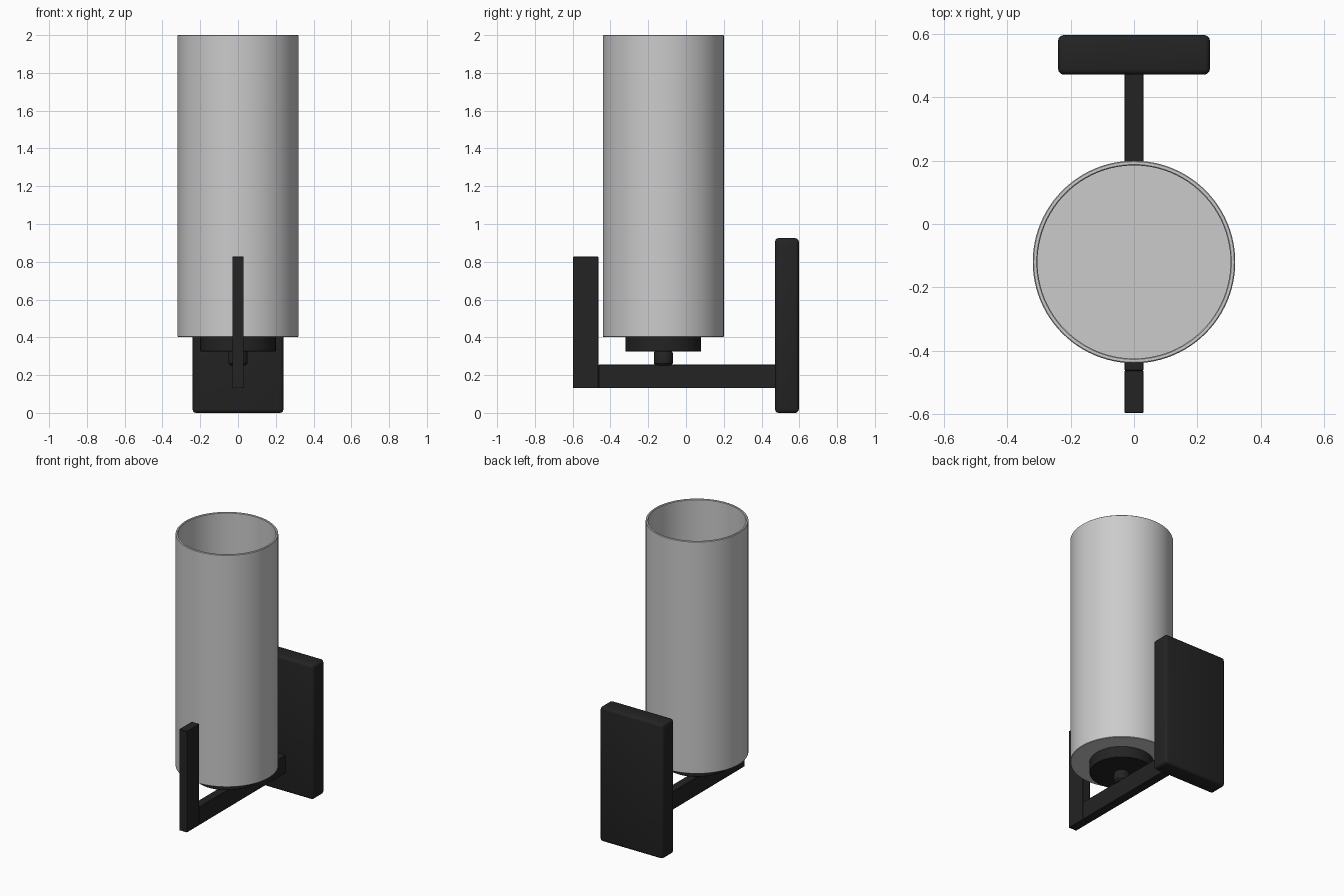
import bpy, bmesh, math

if "Cube" in bpy.data.objects:
    bpy.data.objects.remove(bpy.data.objects["Cube"])

CY = -0.12  # y of the shade axis


def material(name, rgb):
    m = bpy.data.materials.new(name)
    m.diffuse_color = (*rgb, 1)
    m.use_nodes = True
    m.node_tree.nodes["Principled BSDF"].inputs["Base Color"].default_value = m.diffuse_color
    return m


black = material("black_metal", (0.017, 0.017, 0.017))
glass = material("frosted_glass", (0.78, 0.77, 0.75))


def finish(name, bm, mat):
    bmesh.ops.recalc_face_normals(bm, faces=bm.faces)
    me = bpy.data.meshes.new(name)
    bm.to_mesh(me)
    bm.free()
    ob = bpy.data.objects.new(name, me)
    bpy.context.collection.objects.link(ob)
    me.materials.append(mat)
    bpy.ops.object.select_all(action='DESELECT')
    ob.select_set(True)
    bpy.context.view_layer.objects.active = ob
    bpy.ops.object.shade_smooth_by_angle(angle=math.radians(35))
    return ob


def box(name, lo, hi, bevel, segments):
    bm = bmesh.new()
    bmesh.ops.create_cube(bm, size=1)
    for v in bm.verts:
        v.co = [(a + b) / 2 + c * (b - a) for a, b, c in zip(lo, hi, v.co)]
    bmesh.ops.bevel(bm, geom=bm.edges[:], offset=bevel, segments=segments,
                    profile=0.5, affect='EDGES')
    return finish(name, bm, black)


def lathe(name, profile, mat, steps=96):
    # profile of (radius, z) points, starting and ending on the axis
    bm = bmesh.new()
    verts = [bm.verts.new((r, CY, z)) for r, z in profile]
    edges = [bm.edges.new(p) for p in zip(verts, verts[1:])]
    bmesh.ops.spin(bm, geom=verts + edges, cent=(0, CY, 0), axis=(0, 0, 1),
                   angle=2 * math.pi, steps=steps, use_merge=True)
    bmesh.ops.remove_doubles(bm, verts=bm.verts, dist=1e-5)
    return finish(name, bm, mat)


# wall plate, support arm and upright post at the front
box("wall_plate", (-0.24, 0.472, 0), (0.24, 0.597, 0.925), 0.018, 3)
box("support_arm", (-0.03, -0.463, 0.131), (0.03, 0.48, 0.255), 0.002, 1)
box("front_post", (-0.03, -0.597, 0.131), (0.03, -0.463, 0.827), 0.002, 1)

# stem and holder cup under the shade
lathe("stem", [(0, 0.25), (0.04, 0.25), (0.05, 0.262), (0.05, 0.318),
               (0.043, 0.33), (0, 0.33)], black, 48)
lathe("shade_holder", [(0, 0.325), (0.198, 0.325), (0.2, 0.327),
                       (0.2, 0.403), (0, 0.403)], black)

# open-topped cylindrical shade with a closed floor
lathe("shade", [(0, 0.402), (0.317, 0.402), (0.32, 0.405), (0.32, 1.997),
                (0.317, 2.0), (0.308, 2.0), (0.305, 1.997), (0.305, 0.418),
                (0, 0.418)], glass)
